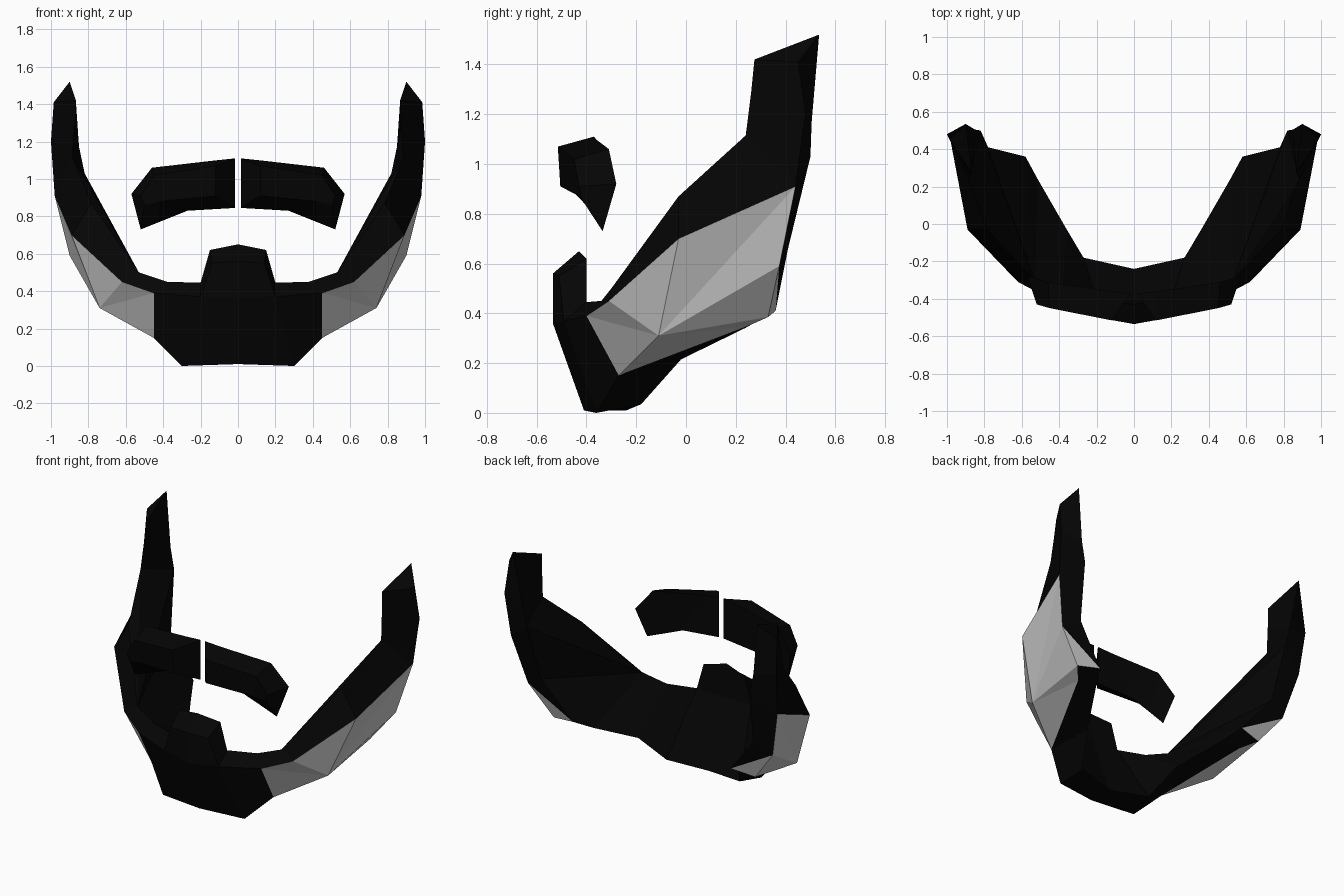
import bpy, bmesh
from mathutils import Matrix, Vector

cube = bpy.data.objects.get("Cube")
if cube:
    bpy.data.objects.remove(cube)


def make_material(name, value):
    mat = bpy.data.materials.new(name)
    color = (value, value, value, 1)
    mat.diffuse_color = color
    mat.use_nodes = True
    shader = mat.node_tree.nodes["Principled BSDF"]
    shader.inputs["Base Color"].default_value = color
    shader.inputs["Roughness"].default_value = 0.8
    return mat


black = make_material("black hair", 0.0015)
grey = make_material("grey patch", 0.6)


class Half:
    """Left half of a part, built between rails and mirrored across x."""

    def __init__(self):
        self.bm = bmesh.new()
        self.seen = {}

    def face(self, points, material=0):
        verts = []
        for p in points:
            if p not in self.seen:
                self.seen[p] = self.bm.verts.new(Vector(p))
            if self.seen[p] not in verts:
                verts.append(self.seen[p])
        if len(verts) > 2:
            self.bm.faces.new(verts).material_index = material

    def bridge(self, one, two):
        for i in range(len(one) - 1):
            self.face((one[i], one[i + 1], two[i + 1], two[i]))

    def fan(self, hub, rim, material=0):
        for p, q in zip(rim, rim[1:]):
            self.face((hub, p, q), material)

    def finish(self, name):
        bm = self.bm
        bmesh.ops.mirror(bm, geom=bm.verts[:] + bm.edges[:] + bm.faces[:],
                         matrix=Matrix.Identity(4), merge_dist=0.001, axis='X')
        bmesh.ops.remove_doubles(bm, verts=bm.verts[:], dist=0.001)
        bmesh.ops.recalc_face_normals(bm, faces=bm.faces[:])
        mesh = bpy.data.meshes.new(name)
        bm.to_mesh(mesh)
        bm.free()
        mesh.materials.append(black)
        mesh.materials.append(grey)
        bpy.context.collection.objects.link(bpy.data.objects.new(name, mesh))


# Beard: rails run from the chin centre along the jaw to the sideburn tip
patch_back = (.98, .44, .91)
burn_outer = [(1, .48, 1.2), (.985, .45, 1.41)]
burn_start = (.885, .24, 1.115)

top = [(0, -.4, .44), (.2, -.4, .445), (.38, -.34, .45), (.53, -.3, .5),
       (.785, -.03, .87), burn_start, burn_start, (.875, .262, 1.29), (.867, .275, 1.42)]
outer = [(0, -.535, .36), (.2, -.49, .37), (.45, -.4, .39), (.62, -.31, .45),
         (.89, -.03, .7), patch_back, patch_back] + burn_outer
lower = [(0, -.41, .01), (.3, -.36, 0), (.45, -.27, .15), (.66, .24, .345),
         (.74, .33, .385), (.9, .375, .59), patch_back] + burn_outer
inner = [(0, -.24, .01), (.27, -.18, .035), (.365, -.02, .215), (.515, .24, .342),
         (.58, .36, .41), (.78, .41, .66), (.82, .5, 1.03), (.85, .505, 1.17), (.9, .535, 1.52)]

beard = Half()
beard.bridge(top[1:], outer[1:])
beard.bridge(outer[:3], lower[:3])
beard.bridge(lower[:5], inner[:5])
beard.face((lower[5], inner[5], inner[4]))
beard.bridge(lower[5:], inner[5:])
beard.face((top[-1], outer[-1], inner[-1]))

# Inner wall, with the cheek part fanned from the mouth corner
beard.bridge(inner[:4], top[:4])
beard.fan(top[3], inner[3:7] + [burn_start, top[4]])
beard.bridge(inner[6:], top[6:])

# Tuft rising from the chin under the lip
tuft = [
    outer[:2],
    [(0, -.535, .56), (.14, -.51, .55)],
    [(0, -.43, .65), (.15, -.4, .62)],
    top[:2],
]
for one, two in zip(tuft, tuft[1:]):
    beard.bridge(one, two)
beard.face([rail[1] for rail in tuft])

# Grey cheek patch: facets around one raised point, wrapped onto the back
rim = outer[2:6] + lower[5:1:-1] + [outer[2]]
beard.fan((.74, -.11, .31), rim, 1)
beard.face((lower[4], lower[5], inner[4]), 1)
beard.finish("beard")

# Moustache: two halves that narrow to an upright edge at the middle gap
mid_top, mid_bottom = (.015, -.37, 1.11), (.015, -.37, .845)
lip = [
    [mid_top, (.12, -.515, 1.07), (.45, -.45, 1.02), (.52, -.43, .91)],
    [mid_top, (.13, -.36, 1.098), (.46, -.31, 1.06), (.57, -.28, .92)],
    [mid_bottom, (.27, -.35, .83), (.42, -.34, .77), (.52, -.335, .73)],
    [mid_bottom, (.12, -.505, .91), (.42, -.445, .88), (.5, -.42, .86)],
]
moustache = Half()
for one, two in zip(lip, lip[1:] + lip[:1]):
    moustache.bridge(one, two)
moustache.face([rail[-1] for rail in lip])
moustache.finish("moustache")
